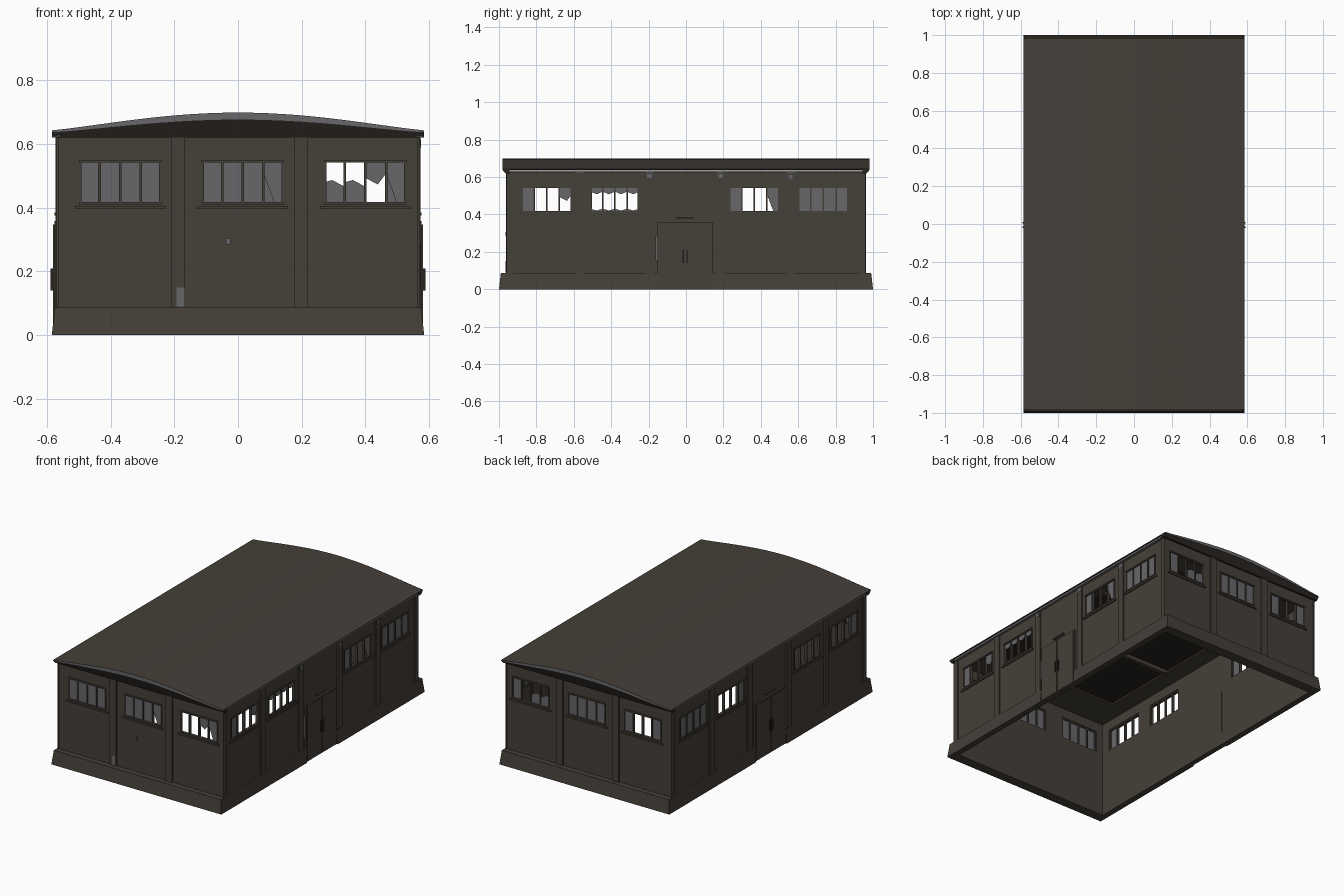
import bpy, bmesh, math

if "Cube" in bpy.data.objects:
    bpy.data.objects.remove(bpy.data.objects["Cube"], do_unlink=True)


def material(name, r, g, b):
    m = bpy.data.materials.new(name)
    m.use_nodes = True
    m.diffuse_color = (r, g, b, 1)
    m.node_tree.nodes["Principled BSDF"].inputs["Base Color"].default_value = (r, g, b, 1)
    return m


BROWN = material("dark brown", 0.060, 0.050, 0.040)
DARK = material("soot brown", 0.022, 0.018, 0.014)
GREY = material("dusty grey", 0.135, 0.135, 0.145)

HX, HY = 0.565, 0.955          # wall planes
SILL, HEAD, TOP = 0.41, 0.55, 0.625

# Each wall maps (along, height, outward) to model space
WALLS = {
    "front": lambda u, z, d: (u, -HY - d, z),
    "back": lambda u, z, d: (u, HY + d, z),
    "left": lambda u, z, d: (HX + d, u, z),
    "right": lambda u, z, d: (-HX - d, u, z),
}


def make(name, bm, mat):
    bmesh.ops.recalc_face_normals(bm, faces=bm.faces)
    me = bpy.data.meshes.new(name)
    bm.to_mesh(me)
    bm.free()
    me.materials.append(mat)
    ob = bpy.data.objects.new(name, me)
    bpy.context.collection.objects.link(ob)
    return ob


def prism(name, ring_a, ring_b, mat):
    """Solid between two matching rings of points."""
    bm = bmesh.new()
    a = [bm.verts.new(p) for p in ring_a]
    b = [bm.verts.new(p) for p in ring_b]
    bm.faces.new(a)
    bm.faces.new(b)
    for i in range(len(a)):
        j = (i + 1) % len(a)
        bm.faces.new((a[i], a[j], b[j], b[i]))
    return make(name, bm, mat)


def plate(name, side, outline, d0, d1, mat):
    """Outline of (along, height) points, extruded outward from a wall."""
    f = WALLS[side]
    return prism(name, [f(u, z, d0) for u, z in outline],
                 [f(u, z, d1) for u, z in outline], mat)


def block(name, side, u0, u1, z0, z1, d0, d1, mat=BROWN):
    return plate(name, side, [(u0, z0), (u1, z0), (u1, z1), (u0, z1)], d0, d1, mat)


def holed_sheet(name, us, vs, is_hole, place, thickness):
    """Grid sheet with chosen cells left open, thickened to a solid."""
    bm = bmesh.new()
    for i in range(len(us) - 1):
        for j in range(len(vs) - 1):
            if not is_hole(i, j):
                c = ((us[i], vs[j]), (us[i + 1], vs[j]),
                     (us[i + 1], vs[j + 1]), (us[i], vs[j + 1]))
                bm.faces.new([bm.verts.new(place(u, v)) for u, v in c])
    bmesh.ops.remove_doubles(bm, verts=bm.verts, dist=1e-5)
    ob = make(name, bm, BROWN)
    mod = ob.modifiers.new("thickness", "SOLIDIFY")
    mod.thickness = thickness
    mod.offset = 0
    return ob


# Pane shapes in unit coordinates: whole, and broken remnants
SHARDS = {
    "g": [[(0, 0), (1, 0), (1, 1), (0, 1)]],
    "o": [],
    "t": [[(0, 1), (0, .6), (.6, .45), (1, .7), (1, 1)]],
    "b": [[(0, 0), (1, 0), (1, .4), (.4, .55), (0, .5)]],
    "s": [[(.55, 0), (1, 0), (1, 1), (0, 1), (0, .7)]],
    "v": [[(0, 1), (0, .8), (.5, .7), (1, .8), (1, 1)],
          [(0, 0), (1, 0), (1, .15), (.5, .08), (0, .15)]],
}


def window(side, u0, u1, panes):
    n = side + "_window"
    w = 0.008
    for z in (SILL, HEAD - w):
        block(n + "_rail", side, u0, u1, z, z + w, -.012, .006)
    step = (u1 - u0) / len(panes)
    for i in range(len(panes) + 1):
        u = min(max(u0 + i * step, u0 + w / 2), u1 - w / 2)
        block(n + "_mullion", side, u - w / 2, u + w / 2, SILL, HEAD, -.012, .004)
    block(n + "_sill", side, u0 - .012, u1 + .012, SILL - .014, SILL - .004, 0, .008)
    for i, kind in enumerate(panes):
        for shape in SHARDS[kind]:
            pts = [(u0 + (i + a) * step, SILL + b * (HEAD - SILL)) for a, b in shape]
            plate(n + "_glass", side, pts, -.006, -.002, GREY)


END_WINDOWS = [(-.50, -.24), (-.115, .145), (.27, .53)]
SIDE_WINDOWS = [(-.88, -.61), (-.51, -.25), (.23, .50), (.60, .87)]
PANES = {
    "front": ["gggg", "gggs", "oots"],
    "back": ["goog", "gggg", "bbog"],
    "left": ["goot", "vvvv", "goos", "gggg"],
    "right": ["gooo", "oooo", "gooo", "gggg"],
}

# Walls, windows and pilasters
for side, place in WALLS.items():
    end = side in ("front", "back")
    spans = END_WINDOWS if end else SIDE_WINDOWS
    half = HX if end else HY
    us = [-half] + [u for s in spans for u in s] + [half]
    holed_sheet(side + "_wall", us, [.0, SILL, HEAD, TOP],
                lambda i, j: j == 1 and i % 2 == 1,
                lambda u, z: place(u, z, -.008), .016)
    for (u0, u1), panes in zip(spans, PANES[side]):
        window(side, u0, u1, panes)
    posts = (-.188, .198) if end else (-.568, -.195, .185, .56)
    for u in posts:
        block(side + "_pilaster", side, u - .022, u + .022, .08, TOP, -.001, .008)
    if not end:
        for u in (-.942, .942):
            block(side + "_corner_post", side, u - .018, u + .018, .08, TOP, -.001, .006)

# Sloped plinth, left open at the side doors
for side in WALLS:
    end = side in ("front", "back")
    out = 1.0 - HY if end else .585 - HX
    runs = [(-.585, .585)] if end else [(-1, -.155), (.145, 1)]
    for u0, u1 in runs:
        def section(u):
            inset = .01 * (1 if u > .5 else -1 if u < -.5 else 0)
            f = WALLS[side]
            return [f(u, 0, out), f(u - inset, .086, out - .01),
                    f(u - inset, .086, -.018), f(u, 0, -.018)]
        prism(side + "_plinth", section(u0), section(u1), BROWN)

# Double doors on both long sides
for side in ("left", "right"):
    block(side + "_door_frame", side, -.155, .145, 0, .358, -.02, .012)
    for u in (-.148, 0):
        block(side + "_door_leaf", side, u, u + .138, .006, .348, .012, .016)
    for u in (-.016, .006):
        block(side + "_door_handle", side, u - .004, u + .004, .14, .21, .016, .024, DARK)
    block(side + "_door_lamp", side, -.05, .04, .375, .385, 0, .012)
    block(side + "_gutter", side, -.97, .97, .624, .636, -.004, .016, GREY)


# Arched roof
def arch(x):
    return .643 + .056 * math.cos(x / .585 * math.pi / 2) ** 1.15


N = 24
XS = [-.585 + 1.17 * i / N for i in range(N + 1)]


def underside(x):
    return arch(x) - .006 - .016 * math.cos(x / .585 * math.pi / 2)


def roof_ring(y):
    return [(x, y, arch(x)) for x in XS] + [(x, y, underside(x)) for x in reversed(XS)]


roof = prism("roof", roof_ring(-.982), roof_ring(.982), BROWN)
roof.data.materials.append(GREY)
roof.data.materials.append(DARK)
for p in roof.data.polygons:
    if abs(p.normal.y) > .9:
        p.material_index = 1
    elif p.normal.z < -.5:
        p.material_index = 2
    p.use_smooth = abs(p.normal.z) > .8

# Dark gable boards leaning in under the roof ends
for s, side in ((-1, "front"), (1, "back")):
    def gable(top_y, low_y):
        return ([(x, s * top_y, underside(x)) for x in XS]
                + [(.585, s * low_y, .62), (-.585, s * low_y, .62)])
    prism(side + "_gable", gable(.98, .966), gable(.945, .945), DARK)

# Ceiling frame, open in the middle, with cross bars
holed_sheet("ceiling_frame", [-.56, -.44, .44, .56], [-.95, -.72, .72, .95],
            lambda i, j: i == 1 and j == 1, lambda u, v: (u, v, .615), .01)
for y in (-.24, .24):
    prism("ceiling_bar", [(-.45, y + a, .615 + b) for a, b in ((-.012, -.012), (.012, -.012), (.012, .012), (-.012, .012))],
          [(.45, y + a, .615 + b) for a, b in ((-.012, -.012), (.012, -.012), (.012, .012), (-.012, .012))], BROWN)

# Flaked paint patches
for side, u, z, w, h in (("front", -.03, .295, .014, .02), ("front", -.18, .12, .026, .06),
                         ("left", -.158, .22, .012, .13), ("left", .185, .605, .025, .02),
                         ("left", -.195, .605, .025, .02), ("left", .56, .6, .02, .02)):
    block("paint_flake", side, u - w / 2, u + w / 2, z - h / 2, z + h / 2, 0, .0095, GREY)
